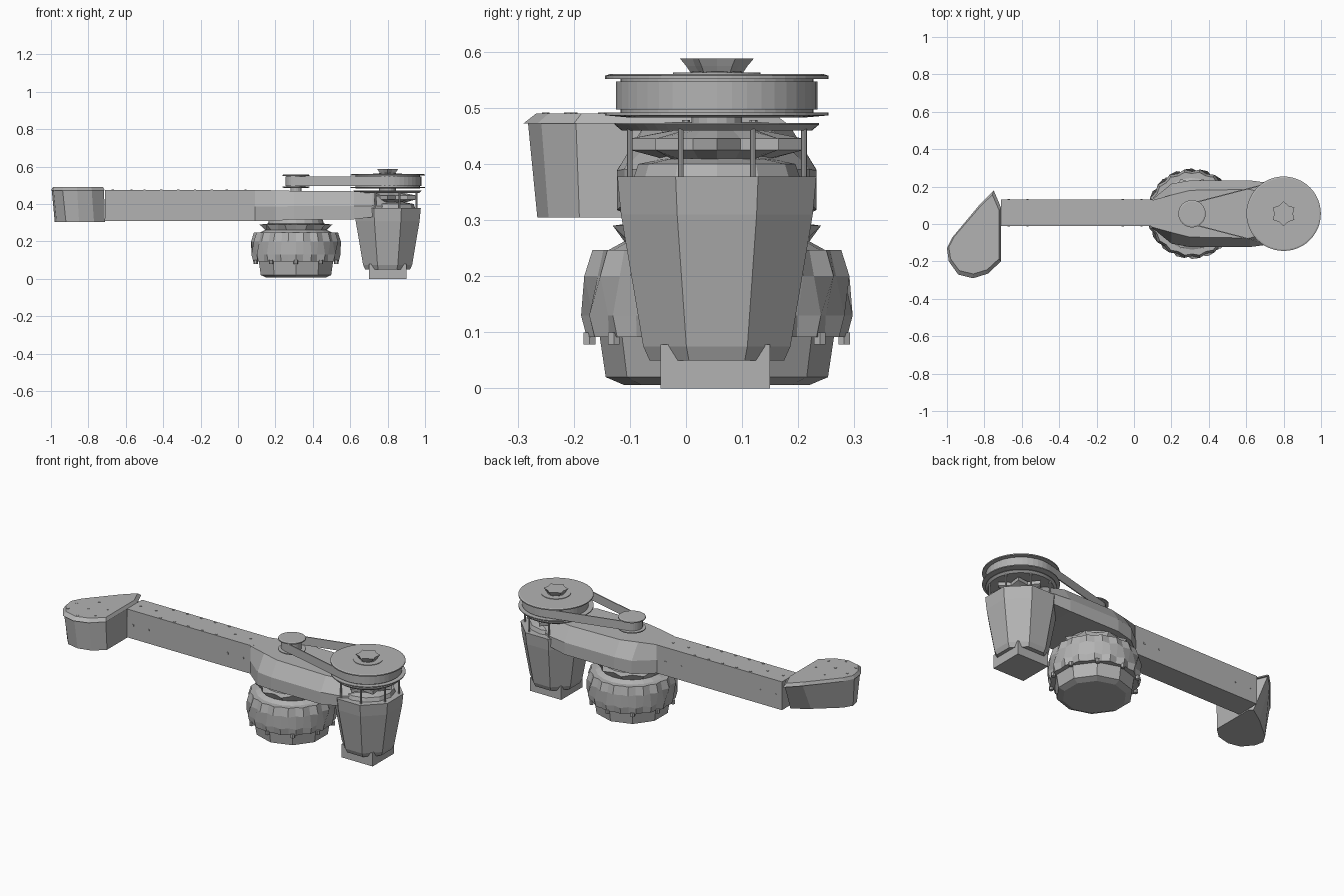
import bpy, bmesh
from math import sin, cos, pi, acos
from mathutils import Vector

if "Cube" in bpy.data.objects:
    bpy.data.objects.remove(bpy.data.objects["Cube"])

grey = bpy.data.materials.new("machined_grey")
grey.use_nodes = True
COLOUR = (0.45, 0.45, 0.45, 1)
grey.diffuse_color = COLOUR
grey.node_tree.nodes["Principled BSDF"].inputs["Base Color"].default_value = COLOUR

AXIS_Y = 0.055
WHEEL = (0.31, AXIS_Y)
MOTOR = (0.8, AXIS_Y)


def finish(name, bm):
    bmesh.ops.recalc_face_normals(bm, faces=bm.faces)
    mesh = bpy.data.meshes.new(name)
    bm.to_mesh(mesh)
    bm.free()
    mesh.materials.append(grey)
    obj = bpy.data.objects.new(name, mesh)
    bpy.context.collection.objects.link(obj)
    return obj


def loft(name, rings, caps=True):
    """Skin a stack of equally long point loops."""
    bm = bmesh.new()
    loops = [[bm.verts.new(p) for p in ring] for ring in rings]
    n = len(loops[0])
    for a, b in zip(loops, loops[1:]):
        for i in range(n):
            j = (i + 1) % n
            bm.faces.new((a[i], a[j], b[j], b[i]))
    if caps:
        bm.faces.new(loops[0])
        bm.faces.new(loops[-1])
    return finish(name, bm)


def turned(name, centre, profile, sides=48, phase=0.0):
    """Turn (z, radius[, alternate radius]) steps about a vertical axis."""
    rings = []
    for z, *radii in profile:
        ring = []
        for i in range(sides):
            a = 2 * pi * (i + phase) / sides
            r = radii[i % len(radii)]
            ring.append((centre[0] + r * cos(a), centre[1] + r * sin(a), z))
        rings.append(ring)
    return loft(name, rings)


def box(name, lo, hi):
    outline = [(lo[0], lo[1]), (hi[0], lo[1]), (hi[0], hi[1]), (lo[0], hi[1])]
    return loft(name, [[(x, y, z) for x, y in outline] for z in (lo[2], hi[2])])


# Long square beam with its screw heads
box("beam", (-0.71, -0.01, 0.31), (0.1, 0.13, 0.475))


def screws(name, points, normal):
    bm = bmesh.new()
    turn = Vector((0, 0, 1)).rotation_difference(Vector(normal)).to_matrix().to_4x4()
    for p in points:
        m = turn.copy()
        m.translation = p
        bmesh.ops.create_cone(bm, cap_ends=True, segments=6, radius1=0.007,
                              radius2=0.007, depth=0.006, matrix=m)
    finish(name, bm)


end_x = (-0.67, -0.57, -0.06, 0.04)
mid_x = [-0.5 + 0.09 * i for i in range(5)]
screws("beam_top_screws", [(x, 0.06, 0.475) for x in end_x]
       + [(x, y, 0.475) for x in mid_x for y in (0.0, 0.12)], (0, 0, 1))
screws("beam_front_screws", [(x, -0.01, 0.39) for x in end_x], (0, -1, 0))
screws("beam_back_screws", [(x, 0.13, 0.39) for x in end_x], (0, 1, 0))

# Teardrop end foot: a wedge body under an overhanging lid
lid = [(-0.75, 0.18), (-0.712, 0.09), (-0.712, -0.2), (-0.78, -0.265), (-0.86, -0.29),
       (-0.94, -0.27), (-0.99, -0.2), (-1.0, -0.13), (-0.97, -0.07), (-0.82, 0.11)]
base = [(-0.73, 0.08), (-0.712, 0.06), (-0.712, -0.19), (-0.77, -0.245), (-0.85, -0.265),
        (-0.92, -0.25), (-0.97, -0.19), (-0.98, -0.14), (-0.95, -0.09), (-0.82, 0.02)]
under = [(x * 0.97 - 0.0256, y * 0.95 - 0.006) for x, y in lid]
loft("end_foot", [[(x, y, 0.305) for x, y in base], [(x, y, 0.472) for x, y in under]])
loft("end_foot_lid", [[(x, y, 0.472) for x, y in lid],
                      [(x * 0.93 - 0.06, y * 0.9 - 0.006, 0.49) for x, y in lid]])
screws("lid_screws", [(x, y, 0.489) for x, y in
       ((-0.86, -0.05), (-0.77, -0.1), (-0.95, -0.13), (-0.95, -0.21),
        (-0.86, -0.25), (-0.78, -0.2), (-0.86, -0.15))], (0, 0, 1))

# Gearbox housing: flares from the beam, tapers over the motor
sections = [  # x, half width low, half width high, z low, z high
    (0.09, 0.07, 0.07, 0.31, 0.475), (0.2, 0.16, 0.1, 0.31, 0.473),
    (0.3, 0.178, 0.125, 0.318, 0.47), (0.62, 0.178, 0.13, 0.318, 0.468),
    (0.72, 0.165, 0.1, 0.33, 0.46), (0.86, 0.09, 0.06, 0.35, 0.43)]
loft("gearbox_housing", [[(x, AXIS_Y - lw, zl), (x, AXIS_Y + lw, zl),
                          (x, AXIS_Y + lw, zl + 0.07 * (zh - zl) / 0.15),
                          (x, AXIS_Y + hw, zh), (x, AXIS_Y - hw, zh),
                          (x, AXIS_Y - lw, zl + 0.07 * (zh - zl) / 0.15)]
                         for x, lw, hw, zl, zh in sections])

# Wide round drive unit under the housing, with a fluted band
turned("drive_base", WHEEL, [(0.006, 0.165), (0.02, 0.198), (0.1, 0.21)], 10, 0.5)
turned("drive_band", WHEEL, [(0.092, 0.222, 0.232), (0.13, 0.224, 0.242),
                             (0.2, 0.24, 0.226), (0.247, 0.225, 0.215)], 36)
turned("drive_shoulder", WHEEL, [(0.24, 0.205), (0.262, 0.165), (0.29, 0.195, 0.165),
                                 (0.295, 0.15), (0.325, 0.14)], 20)
for i in range(10):
    a = 2 * pi * (i + 0.5) / 10
    x, y = WHEEL[0] + 0.227 * cos(a), WHEEL[1] + 0.227 * sin(a)
    turned(f"drive_band_lug_{i + 1}", (x, y), [(0.078, 0.012), (0.1, 0.012)], 6)

# Tapered motor with a square connector below
turned("motor_body", MOTOR, [(0.05, 0.13), (0.075, 0.142), (0.31, 0.185),
                             (0.378, 0.192)], 8, 0.5)
turned("motor_cap", MOTOR, [(0.37, 0.15), (0.4, 0.14), (0.41, 0.09)], 12)
box("motor_connector", (0.7, -0.045, 0.0), (0.9, 0.15, 0.078))
turned("motor_rotor", MOTOR, [(0.405, 0.08), (0.425, 0.155, 0.11), (0.445, 0.155, 0.11),
                              (0.462, 0.07)], 16)

# Posts carry the bearing plate over the motor
for i in range(8):
    a = 2 * pi * i / 8 + pi / 8
    post = (MOTOR[0] + 0.168 * cos(a), MOTOR[1] + 0.168 * sin(a))
    turned(f"post_{i + 1}", post, [(0.37, 0.005), (0.462, 0.005)], 8)
turned("bearing_plate", MOTOR, [(0.46, 0.17), (0.47, 0.182), (0.473, 0.182)])
turned("motor_shaft", MOTOR, [(0.46, 0.045), (0.565, 0.045)], 16)


# Pulleys: two thin flanges around a drum
def pulley(name, centre, flange, drum, low, high, thick):
    turned(name, centre, [(low, flange * 0.8), (low + thick * 0.4, flange),
                          (low + thick, flange), (low + thick, drum),
                          (high - thick, drum), (high - thick, flange),
                          (high - thick * 0.3, flange), (high, flange - 0.008)])


pulley("large_pulley", MOTOR, 0.199, 0.172, 0.483, 0.56, 0.009)
pulley("small_pulley", WHEEL, 0.073, 0.05, 0.485, 0.558, 0.009)
turned("small_shaft", WHEEL, [(0.46, 0.03), (0.49, 0.03)], 16)

# Notched hub on the large pulley
turned("pulley_hub_ring", MOTOR, [(0.556, 0.078), (0.563, 0.078)], 32)
turned("pulley_hub", MOTOR, [(0.56, 0.035, 0.045), (0.575, 0.045, 0.055),
                             (0.588, 0.05, 0.066)], 12)

# Open belt wrapped around both pulleys
big_r, small_r = 0.177, 0.054
tangent = acos((big_r - small_r) / (MOTOR[0] - WHEEL[0]))
tangent = pi - tangent
path = []
for i in range(25):
    a = -tangent + 2 * tangent * i / 24
    path.append((MOTOR[0] + big_r * cos(a), AXIS_Y + big_r * sin(a)))
for i in range(13):
    a = tangent + 2 * (pi - tangent) * i / 12
    path.append((WHEEL[0] + small_r * cos(a), AXIS_Y + small_r * sin(a)))
belt = loft("drive_belt", [[(x, y, z) for x, y in path] for z in (0.497, 0.547)], caps=False)
solid = belt.modifiers.new("thickness", "SOLIDIFY")
solid.thickness = 0.006
solid.offset = 0
